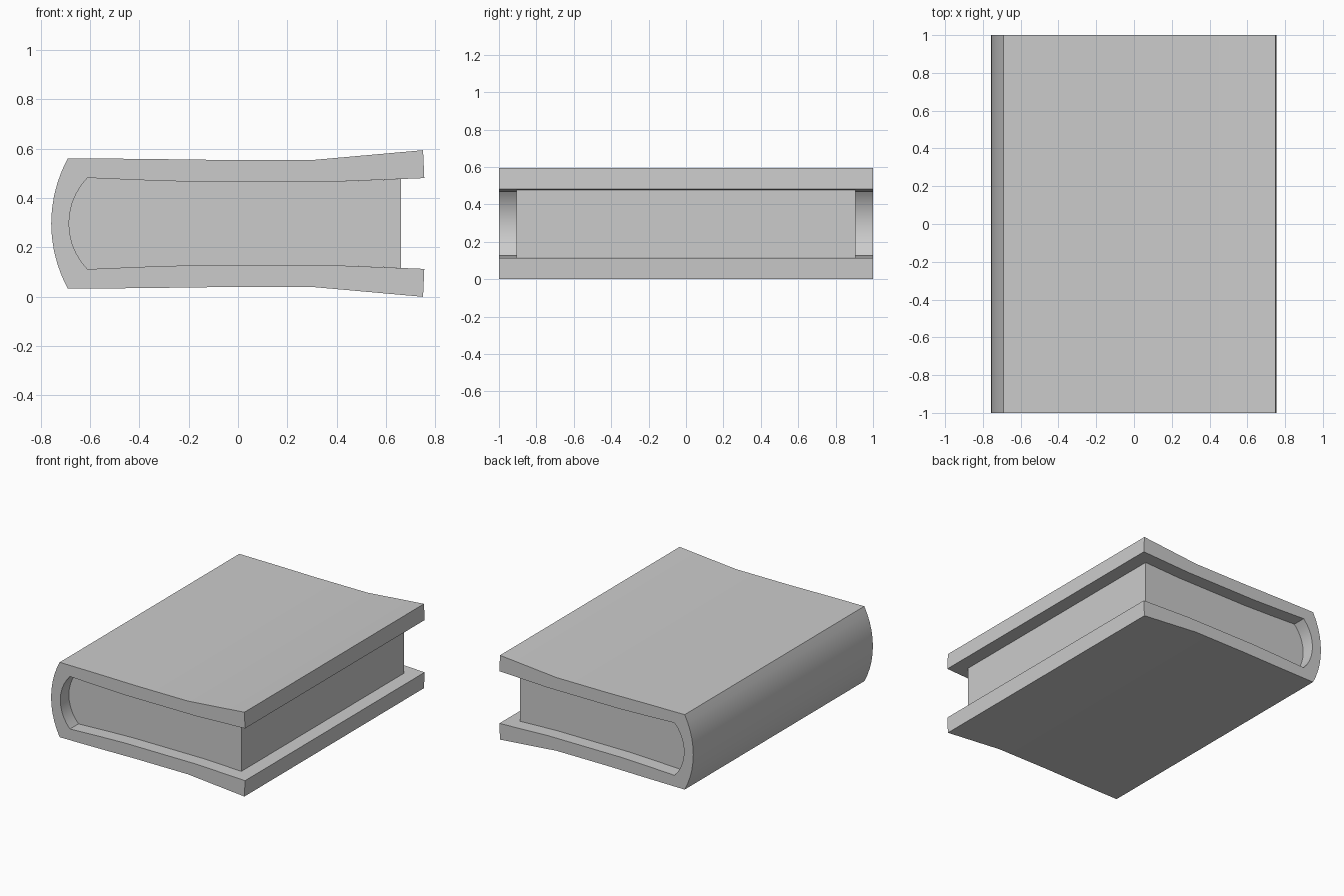
import bpy
import bmesh
import math

MID = 0.297      # height of the horizontal mirror plane
ARC_STEPS = 10   # segments around the spine

if "Cube" in bpy.data.objects:
    bpy.data.objects.remove(bpy.data.objects["Cube"], do_unlink=True)

grey = bpy.data.materials.new("plain grey")
grey.use_nodes = True
grey.diffuse_color = (0.6, 0.6, 0.6, 1)
bsdf = grey.node_tree.nodes["Principled BSDF"]
bsdf.inputs["Base Color"].default_value = grey.diffuse_color
bsdf.inputs["Roughness"].default_value = 0.8


def half_wrap(board, tip_x):
    """Top board points (fore edge to spine), spine arc, mirrored bottom board."""
    end_x, half = board[-1]
    sag = end_x - tip_x
    radius = (half ** 2 + sag ** 2) / (2 * sag)
    angle = math.asin(half / radius)
    arc = []
    for i in range(1, ARC_STEPS):
        a = angle * (1 - 2 * i / ARC_STEPS)
        arc.append((tip_x + radius * (1 - math.cos(a)), radius * math.sin(a)))
    bottom = [(x, -h) for x, h in reversed(board)]
    return [(x, MID + h) for x, h in board + arc + bottom]


def extrude_profile(name, loops, depth, strip):
    """Extrude a profile along y; a strip joins two matching open paths."""
    bm = bmesh.new()
    paths = [[bm.verts.new((x, -depth, z)) for x, z in loop] for loop in loops]
    if strip:
        outer, inner = paths
        for i in range(len(outer) - 1):
            bm.faces.new((outer[i], outer[i + 1], inner[i + 1], inner[i]))
    else:
        bm.faces.new(paths[0])
    caps = bm.faces[:]
    result = bmesh.ops.extrude_face_region(bm, geom=caps, use_keep_orig=True)
    moved = [v for v in result["geom"] if isinstance(v, bmesh.types.BMVert)]
    bmesh.ops.translate(bm, verts=moved, vec=(0, 2 * depth, 0))
    bmesh.ops.recalc_face_normals(bm, faces=bm.faces)
    mesh = bpy.data.meshes.new(name)
    bm.to_mesh(mesh)
    bm.free()
    mesh.materials.append(grey)
    obj = bpy.data.objects.new(name, mesh)
    bpy.context.collection.objects.link(obj)
    bpy.ops.object.select_all(action="DESELECT")
    obj.select_set(True)
    bpy.context.view_layer.objects.active = obj
    bpy.ops.object.shade_smooth_by_angle(angle=math.radians(30))
    return obj


# Cover: two flared boards joined by a rounded spine
outer = half_wrap([(0.75, 0.297), (0.31, 0.258), (-0.1, 0.258),
                   (-0.4, 0.262), (-0.69, 0.264)], -0.757)
inner = half_wrap([(0.755, 0.184), (0.38, 0.169), (-0.18, 0.169),
                   (-0.4, 0.176), (-0.61, 0.185)], -0.685)
extrude_profile("cover", (outer, inner), 1.0, True)

# Page block: fills the cover, set back at the ends and fore edge
pages = half_wrap([(0.66, 0.18), (0.38, 0.169), (-0.18, 0.169),
                   (-0.4, 0.176), (-0.61, 0.185)], -0.685)
extrude_profile("page_block", (pages,), 0.905, False)
